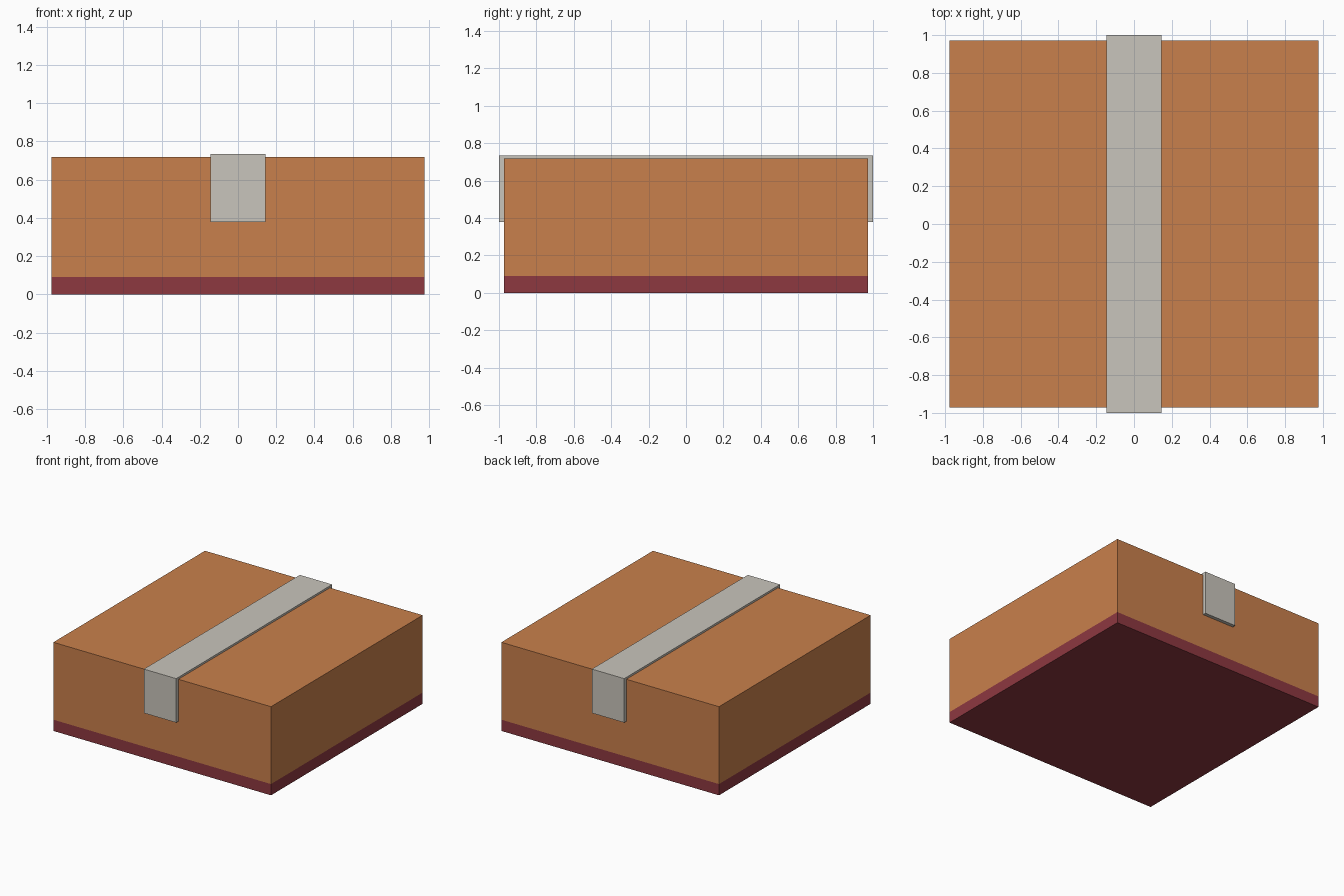
import bpy, bmesh

if "Cube" in bpy.data.objects:
    bpy.data.objects.remove(bpy.data.objects["Cube"])


def lin(c):
    c /= 255
    return c / 12.92 if c <= 0.04045 else ((c + 0.055) / 1.055) ** 2.4


def material(name, rgb):
    m = bpy.data.materials.new(name)
    m.diffuse_color = (*[lin(c) for c in rgb], 1)
    m.use_nodes = True
    m.node_tree.nodes["Principled BSDF"].inputs["Base Color"].default_value = m.diffuse_color
    return m


def add_object(name, bm, mats):
    bmesh.ops.recalc_face_normals(bm, faces=bm.faces)
    me = bpy.data.meshes.new(name)
    bm.to_mesh(me)
    bm.free()
    for m in mats:
        me.materials.append(m)
    ob = bpy.data.objects.new(name, me)
    bpy.context.collection.objects.link(ob)
    return ob


orange = material("orange cardboard", (201, 128, 76))
maroon = material("maroon base", (141, 56, 64))
grey = material("grey tape", (201, 197, 188))

# Box body, cut near the bottom so the base band is its own colour
W, D, H, BAND = 0.977, 0.972, 0.719, 0.091
bm = bmesh.new()
bmesh.ops.create_cube(bm, size=1)
for v in bm.verts:
    v.co = (v.co.x * 2 * W, v.co.y * 2 * D, (v.co.z + 0.5) * H)
bmesh.ops.bisect_plane(bm, geom=bm.verts[:] + bm.edges[:] + bm.faces[:],
                       plane_co=(0, 0, BAND), plane_no=(0, 0, 1))
for f in bm.faces:
    f.material_index = 1 if f.calc_center_median().z < BAND else 0
add_object("box_body", bm, [orange, maroon])

# Tape strip: U-shaped side profile folded over the box, extruded across x
TW, TOP, LOW = 0.145, 0.735, 0.378
profile = [(-1, LOW), (-1, TOP), (1, TOP), (1, LOW),
           (D, LOW), (D, H), (-D, H), (-D, LOW)]
bm = bmesh.new()
face = bm.faces.new([bm.verts.new((-TW, y, z)) for y, z in profile])
ext = bmesh.ops.extrude_face_region(bm, geom=[face], use_keep_orig=True)
for g in ext["geom"]:
    if isinstance(g, bmesh.types.BMVert):
        g.co.x = TW
add_object("tape_strip", bm, [grey])
